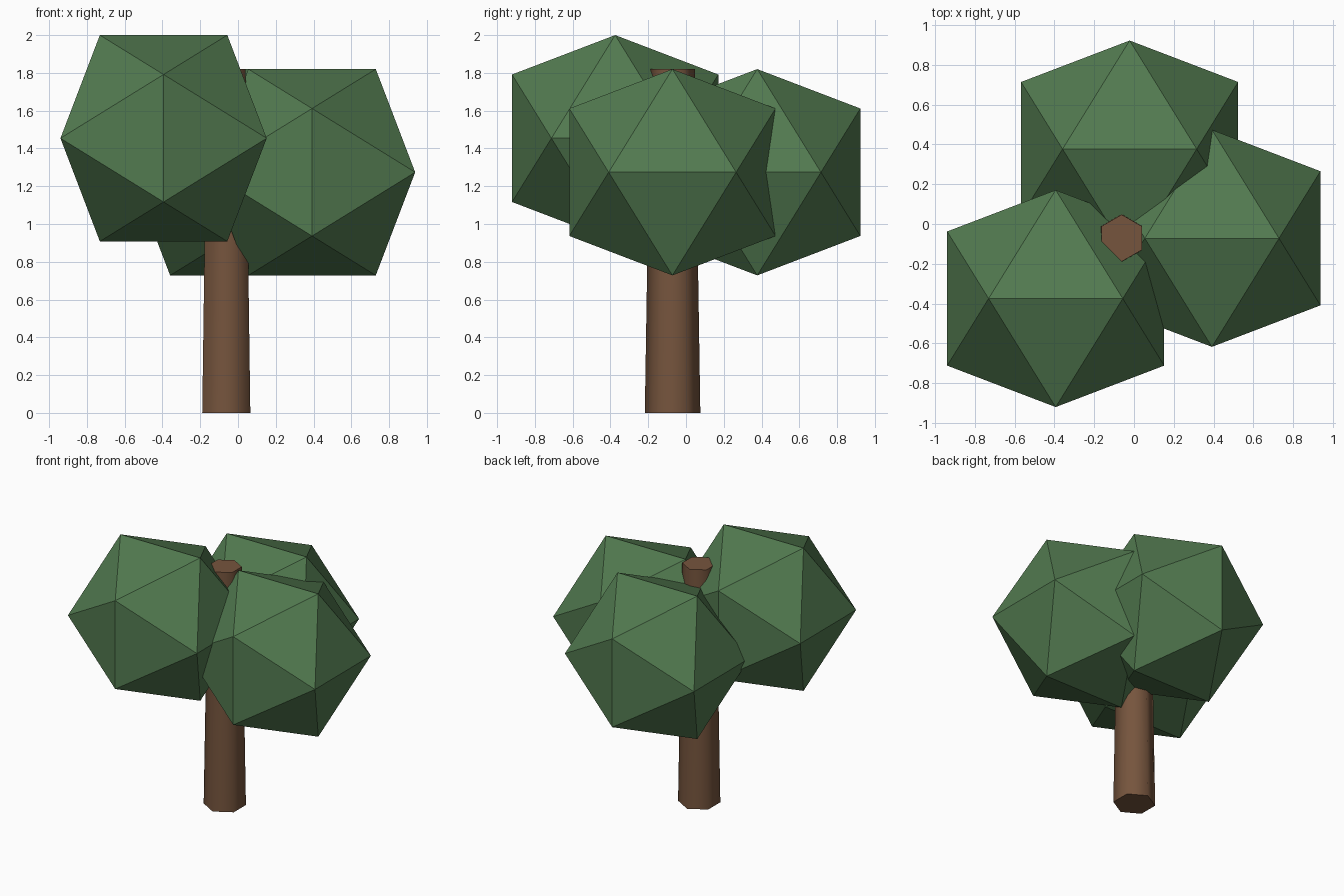
import bpy, bmesh, math
from mathutils import Vector

if "Cube" in bpy.data.objects:
    bpy.data.objects.remove(bpy.data.objects["Cube"])


def material(name, color):
    mat = bpy.data.materials.new(name)
    mat.diffuse_color = color
    mat.use_nodes = True
    mat.node_tree.nodes["Principled BSDF"].inputs["Base Color"].default_value = mat.diffuse_color
    return mat


leaf_mat = material("leaf_green", (0.085, 0.195, 0.08, 1))
bark_mat = material("bark_brown", (0.18, 0.09, 0.047, 1))

# Tapered six-sided trunk with smooth sides and sharp end caps
bpy.ops.mesh.primitive_cone_add(vertices=6, radius1=0.147, radius2=0.118,
                                depth=1.82, location=(-0.062, -0.071, 0.91))
trunk = bpy.context.object
trunk.name = "trunk"
trunk.data.materials.append(bark_mat)
bpy.ops.object.shade_smooth_by_angle(angle=math.radians(70))


# Foliage clump: flat-faced icosahedron with edges lined up to the axes
def foliage(name, center, half=0.546):
    short = half * 2 / (1 + math.sqrt(5))
    bm = bmesh.new()
    for a in (-short, short):
        for b in (-half, half):
            for co in ((a, 0, b), (b, a, 0), (0, b, a)):
                bm.verts.new(Vector(co))
    bmesh.ops.convex_hull(bm, input=bm.verts)
    bmesh.ops.recalc_face_normals(bm, faces=bm.faces)
    mesh = bpy.data.meshes.new(name)
    bm.to_mesh(mesh)
    bm.free()
    mesh.materials.append(leaf_mat)
    obj = bpy.data.objects.new(name, mesh)
    obj.location = center
    bpy.context.collection.objects.link(obj)


foliage("foliage_front_left", (-0.394, -0.375, 1.454))
foliage("foliage_right", (0.392, -0.072, 1.274))
foliage("foliage_back", (-0.022, 0.377, 1.274))
